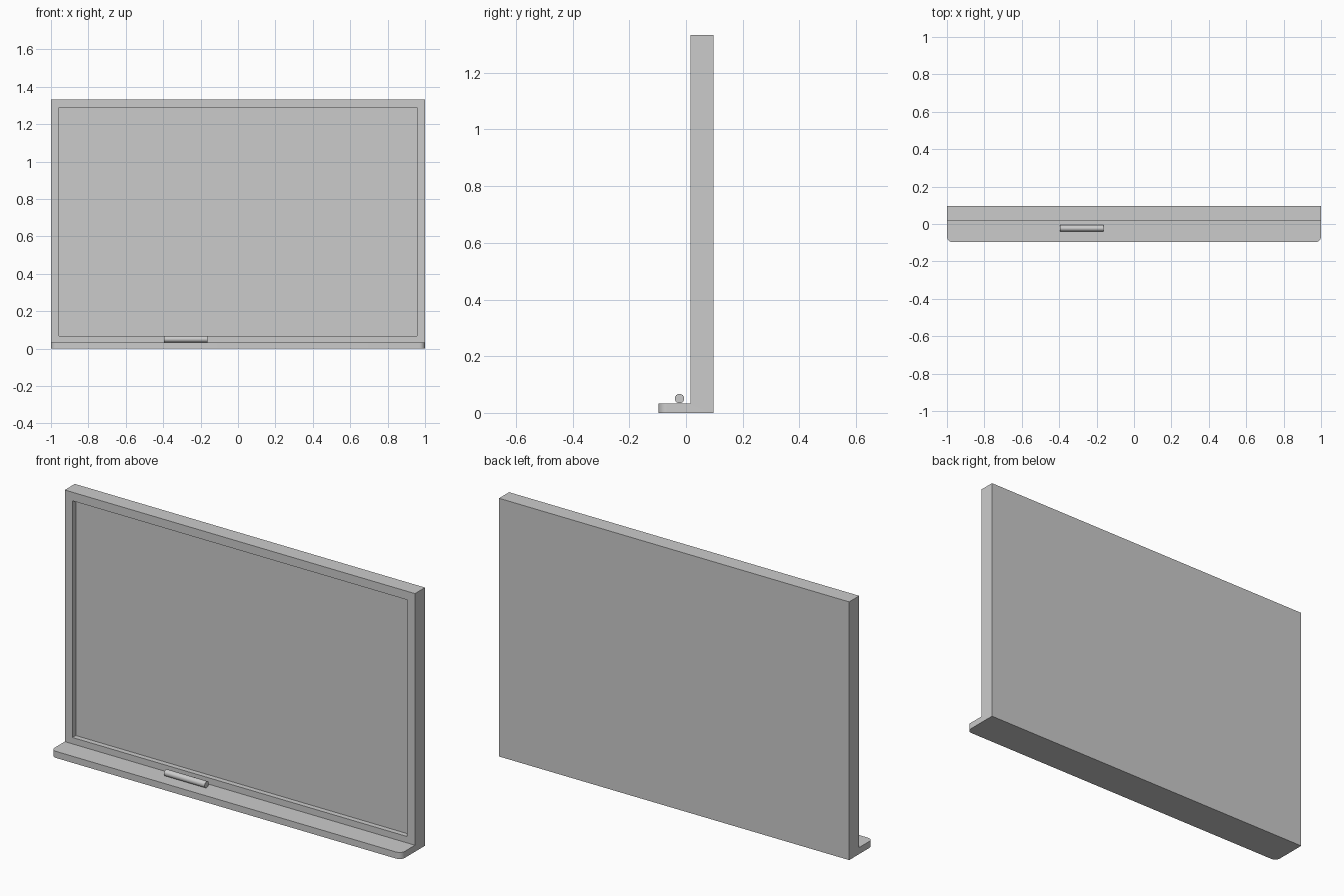
import bpy, bmesh, math

if "Cube" in bpy.data.objects:
    bpy.data.objects.remove(bpy.data.objects["Cube"])

HALF, TOP, TRAY_TOP = 1.0, 1.333, 0.034
BACK, FACE, LIP = 0.097, 0.015, -0.097
FRAME, RECESS = 0.0625, 0.027
CHALK_R = 0.0165


def smooth(obj):
    bpy.ops.object.select_all(action='DESELECT')
    obj.select_set(True)
    bpy.context.view_layer.objects.active = obj
    bpy.ops.object.shade_smooth_by_angle(angle=math.radians(35))


# Board and tray: one L-shaped profile extruded along x
bm = bmesh.new()
profile = [(LIP, 0), (BACK, 0), (BACK, TOP), (FACE, TOP), (FACE, TRAY_TOP), (LIP, TRAY_TOP)]
side = bm.faces.new([bm.verts.new((-HALF, y, z)) for y, z in profile])
ext = bmesh.ops.extrude_face_region(bm, geom=[side])
bmesh.ops.translate(bm, vec=(2 * HALF, 0, 0),
                    verts=[g for g in ext['geom'] if isinstance(g, bmesh.types.BMVert)])
bmesh.ops.recalc_face_normals(bm, faces=bm.faces)

# Recessed writing surface inside the frame
front = next(f for f in bm.faces
             if f.normal.y < -0.9 and abs(f.calc_center_median().y - FACE) < 1e-4)
bmesh.ops.inset_region(bm, faces=[front], thickness=FRAME)
for v in front.verts:
    if v.co.z < TOP / 2:
        v.co.z = 0.067
panel = bmesh.ops.extrude_discrete_faces(bm, faces=[front])['faces'][0]
bmesh.ops.translate(bm, vec=(0, RECESS, 0), verts=panel.verts[:])

# Rounded front corners of the tray
corners = [e for e in bm.edges
           if all(abs(v.co.y - LIP) < 1e-4 for v in e.verts)
           and abs(e.verts[0].co.x - e.verts[1].co.x) < 1e-4]
bmesh.ops.bevel(bm, geom=corners, offset=0.03, segments=8, profile=0.5, affect='EDGES')
bmesh.ops.recalc_face_normals(bm, faces=bm.faces)

mesh = bpy.data.meshes.new("board_with_tray")
bm.to_mesh(mesh)
bm.free()
board = bpy.data.objects.new("board_with_tray", mesh)
bpy.context.collection.objects.link(board)
smooth(board)

# Chalk stick lying on the tray
bpy.ops.mesh.primitive_cylinder_add(vertices=32, radius=CHALK_R, depth=0.232,
                                    location=(-0.279, -0.023, TRAY_TOP + CHALK_R),
                                    rotation=(0, math.pi / 2, 0))
chalk = bpy.context.object
chalk.name = "chalk_stick"
smooth(chalk)
